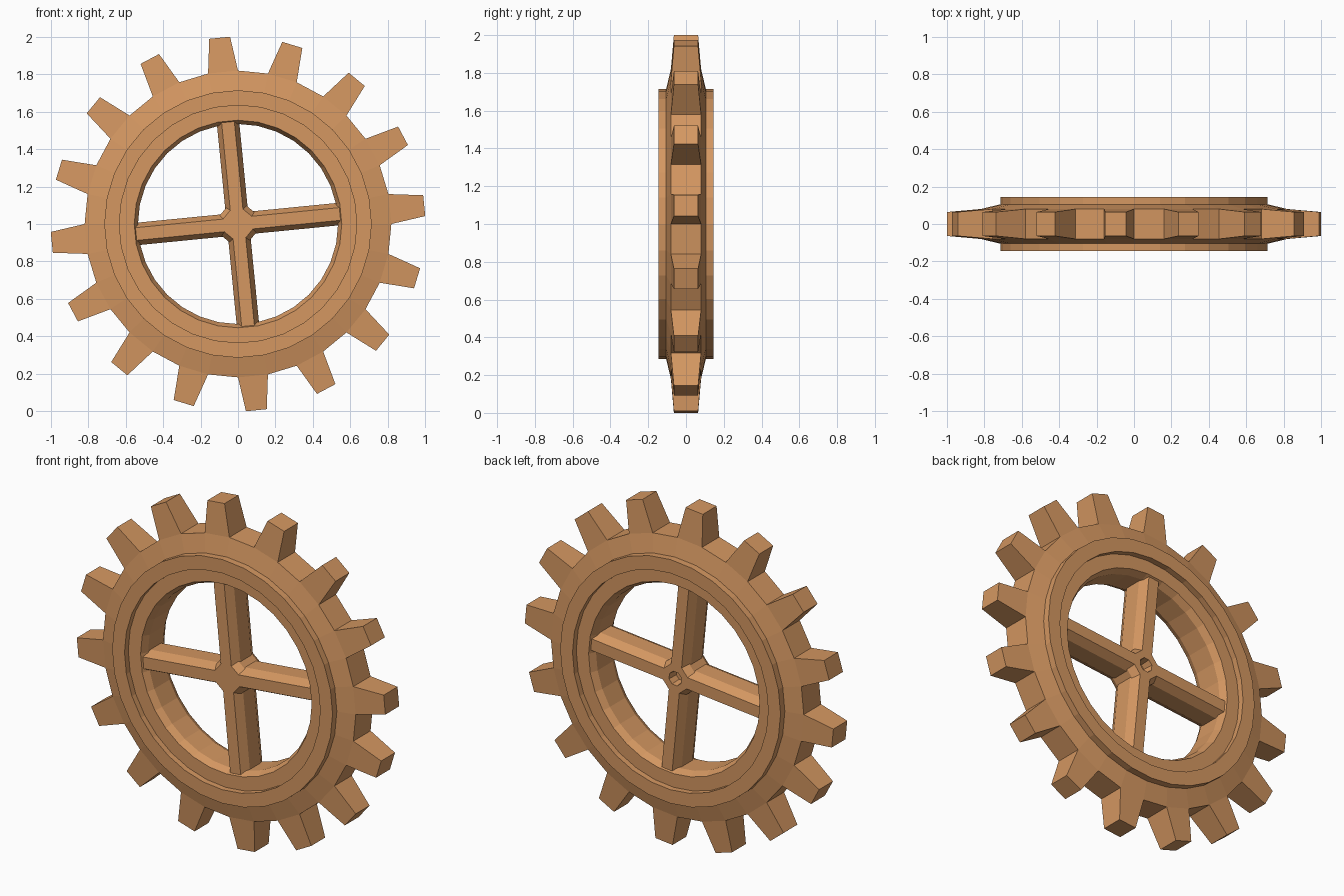
import bpy, bmesh
from math import sin, cos, atan2, radians, pi
from mathutils import Matrix, Vector

if "Cube" in bpy.data.objects:
    bpy.data.objects.remove(bpy.data.objects["Cube"])

wood = bpy.data.materials.new("warm_wood")
wood.use_nodes = True
wood.diffuse_color = (0.66, 0.31, 0.12, 1)
wood.node_tree.nodes["Principled BSDF"].inputs["Base Color"].default_value = wood.diffuse_color

SEGMENTS = 32
STEP = 2 * pi / SEGMENTS
TILT = STEP / 2          # teeth and spokes are turned by half a segment
CENTRE = Vector((0, 0, 1))


def polar(r, a, y):
    return Vector((r * cos(a), y, r * sin(a)))


def finish(bm, name):
    bmesh.ops.recalc_face_normals(bm, faces=bm.faces)
    mesh = bpy.data.meshes.new(name)
    bm.to_mesh(mesh)
    bm.free()
    mesh.materials.append(wood)
    obj = bpy.data.objects.new(name, mesh)
    obj.location = CENTRE
    bpy.context.collection.objects.link(obj)
    return obj


# Rim: symmetric stepped profile (radius, depth) swept around the axle
half = [(0.82, 0.08), (0.715, 0.105), (0.715, 0.145), (0.635, 0.145),
        (0.635, 0.11), (0.555, 0.11), (0.535, 0.07)]
profile = half + [(r, -d) for r, d in reversed(half)]
bm = bmesh.new()
rings = [[bm.verts.new(polar(r, i * STEP, y)) for r, y in profile]
         for i in range(SEGMENTS)]
roots = []
for i in range(SEGMENTS):
    a, b = rings[i], rings[(i + 1) % SEGMENTS]
    for j in range(len(profile)):
        k = (j + 1) % len(profile)
        face = bm.faces.new((a[j], a[k], b[k], b[j]))
        if k == 0 and i % 2 == 0:
            roots.append(face)
bmesh.ops.recalc_face_normals(bm, faces=bm.faces)

# Teeth: every second outer face drawn out and tapered
for face in bmesh.ops.extrude_discrete_faces(bm, faces=roots)["faces"]:
    mid = face.calc_center_median()
    centre_angle = atan2(mid.z, mid.x)
    for v in face.verts:
        side = 1 if mid.x * v.co.z - mid.z * v.co.x > 0 else -1
        depth = 0.064 if v.co.y > 0 else -0.064
        v.co = polar(1.002, centre_angle + side * radians(3.2), depth)
finish(bm, "toothed_rim")

# Spokes: chamfered bars from the hub into the rim
section = [(0.06, 0.05), (0.034, 0.1), (-0.034, 0.1), (-0.06, 0.05)]
section += [(-w, -d) for w, d in section]
for n in range(4):
    bm = bmesh.new()
    inner, outer = [[bm.verts.new((r, d, w)) for w, d in section]
                    for r in (0.05, 0.56)]
    bm.faces.new(inner)
    bm.faces.new(outer)
    for j in range(len(section)):
        k = (j + 1) % len(section)
        bm.faces.new((inner[j], inner[k], outer[k], outer[j]))
    turn = Matrix.Rotation(-(TILT + n * pi / 2), 3, 'Y')
    bmesh.ops.transform(bm, matrix=turn, verts=bm.verts)
    finish(bm, f"spoke_{n + 1}")

# Hub: eight-sided block with a small socket in the back
bm = bmesh.new()
loops = []
for radius, y in ((0.085, -0.1), (0.113, -0.06), (0.113, 0.06),
                  (0.085, 0.1), (0.042, 0.1), (0.036, 0.04)):
    loops.append([bm.verts.new(polar(radius, TILT + (i + 0.5) * pi / 4, y))
                  for i in range(8)])
for a, b in zip(loops, loops[1:]):
    for i in range(8):
        k = (i + 1) % 8
        bm.faces.new((a[i], a[k], b[k], b[i]))
bm.faces.new(loops[0])
bm.faces.new(loops[-1])
finish(bm, "hub")
